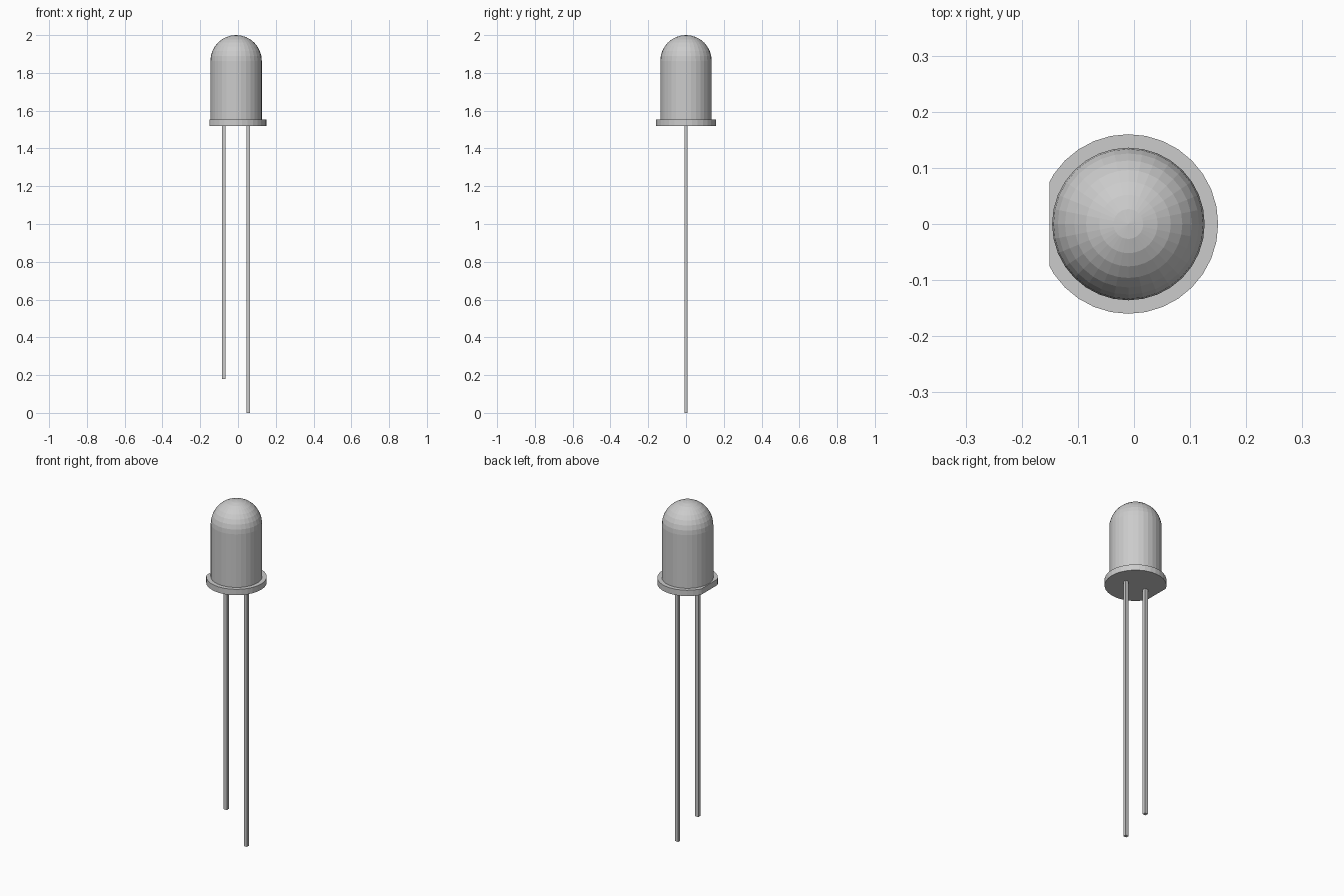
import bpy, bmesh
from math import sin, cos, pi
from mathutils import Matrix

if "Cube" in bpy.data.objects:
    bpy.data.objects.remove(bpy.data.objects["Cube"])

CX = -0.01      # axis of the round body
SEG = 32


def finish(name, bm):
    bmesh.ops.recalc_face_normals(bm, faces=bm.faces[:])
    mesh = bpy.data.meshes.new(name)
    bm.to_mesh(mesh)
    bm.free()
    obj = bpy.data.objects.new(name, mesh)
    bpy.context.collection.objects.link(obj)
    return obj


# Lens: straight barrel with a hemispherical dome, spun from a profile
R, Z_BASE, Z_DOME, RINGS = 0.136, 1.553, 1.864, 8
profile = [(0, Z_BASE), (R, Z_BASE)]
profile += [(R * cos(i * pi / 2 / RINGS), Z_DOME + R * sin(i * pi / 2 / RINGS))
            for i in range(RINGS)]
profile.append((0, Z_DOME + R))
bm = bmesh.new()
verts = [bm.verts.new((CX + r, 0, z)) for r, z in profile]
edges = [bm.edges.new(pair) for pair in zip(verts, verts[1:])]
bmesh.ops.spin(bm, geom=verts + edges, cent=(CX, 0, 0), axis=(0, 0, 1),
               angle=2 * pi, steps=SEG)
bmesh.ops.remove_doubles(bm, verts=bm.verts[:], dist=1e-4)
finish("lens", bm)

# Base flange: disc with one flat side marking polarity
bm = bmesh.new()
bmesh.ops.create_cone(bm, cap_ends=True, segments=SEG, radius1=0.16, radius2=0.16,
                      depth=0.034, matrix=Matrix.Translation((CX, 0, 1.537)))
cut = bmesh.ops.bisect_plane(bm, geom=bm.verts[:] + bm.edges[:] + bm.faces[:],
                             plane_co=(-0.151, 0, 0), plane_no=(-1, 0, 0),
                             clear_outer=True)
bmesh.ops.holes_fill(bm, edges=[e for e in cut["geom_cut"]
                                if isinstance(e, bmesh.types.BMEdge)])
finish("base_flange", bm)

# Two square wire leads, one shorter
for name, x, z0 in (("short_lead", -0.076, 0.18), ("long_lead", 0.054, 0.0)):
    bm = bmesh.new()
    height = 1.525 - z0
    bmesh.ops.create_cube(bm, size=1, matrix=Matrix.Translation((x, 0, z0 + height / 2))
                          @ Matrix.Diagonal((0.02, 0.018, height, 1)))
    finish(name, bm)
